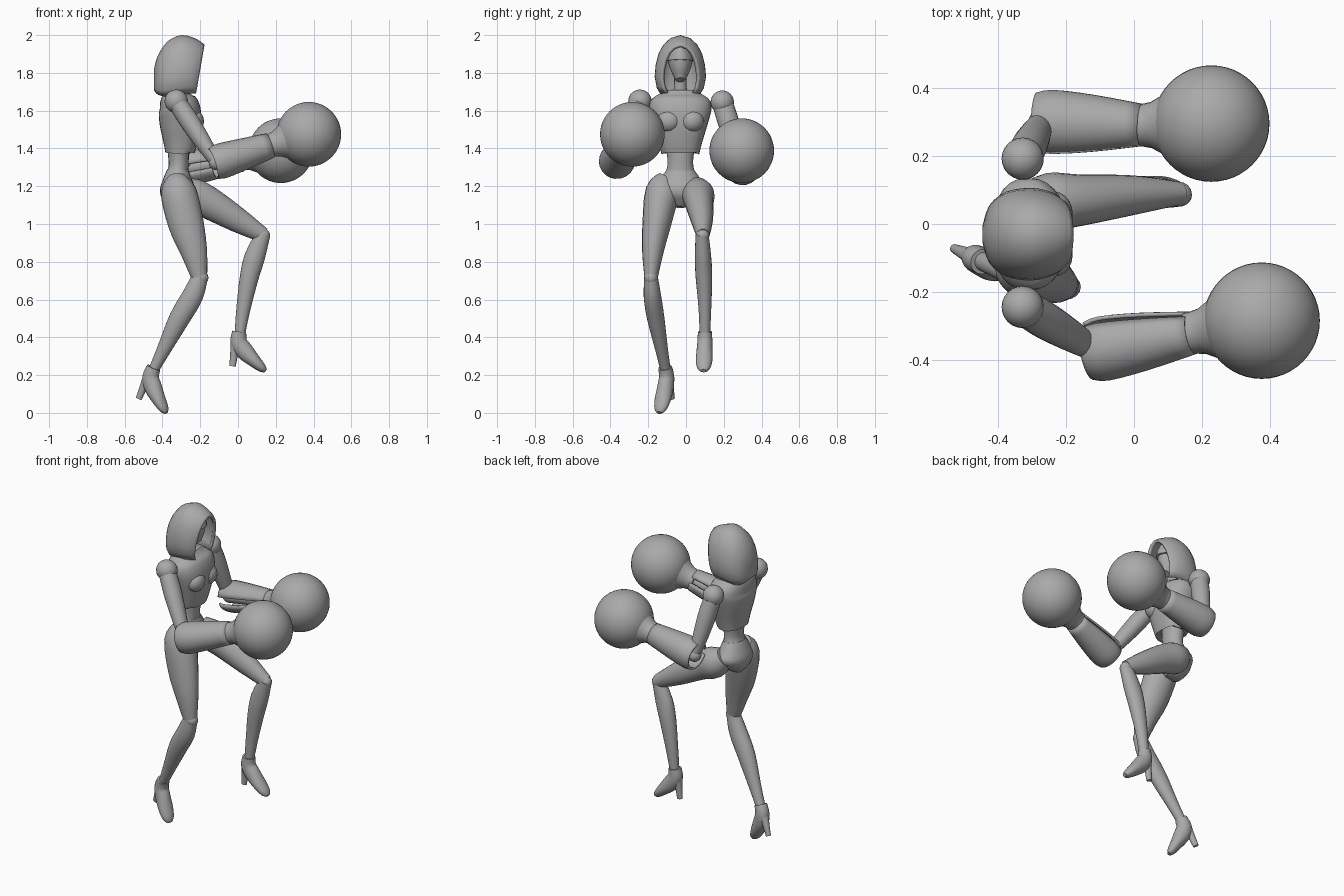
import bpy, bmesh, math
from mathutils import Vector, Matrix

cube = bpy.data.objects.get("Cube")
if cube:
    bpy.data.objects.remove(cube, do_unlink=True)

grey = bpy.data.materials.new("plain grey")
grey.use_nodes = True
grey.diffuse_color = (0.4, 0.4, 0.4, 1)
grey.node_tree.nodes["Principled BSDF"].inputs["Base Color"].default_value = (0.4, 0.4, 0.4, 1)


def finish(name, bm, angle=40):
    bmesh.ops.recalc_face_normals(bm, faces=bm.faces)
    mesh = bpy.data.meshes.new(name)
    bm.to_mesh(mesh)
    bm.free()
    mesh.materials.append(grey)
    ob = bpy.data.objects.new(name, mesh)
    bpy.context.collection.objects.link(ob)
    bpy.ops.object.select_all(action='DESELECT')
    ob.select_set(True)
    bpy.context.view_layer.objects.active = ob
    bpy.ops.object.shade_smooth_by_angle(angle=math.radians(angle))
    return ob


def spline(secs, steps):
    """Smooth the list of sections (x, y, z, ra, rb)."""
    out = []
    for i in range(len(secs) - 1):
        p = [secs[max(i - 1, 0)], secs[i], secs[i + 1], secs[min(i + 2, len(secs) - 1)]]
        for k in range(steps):
            t = k / steps
            out.append([0.5 * (2 * b + (c - a) * t + (2 * a - 5 * b + 4 * c - d) * t ** 2
                               + (3 * b - a - 3 * c + d) * t ** 3) for a, b, c, d in zip(*p)])
    return out + [list(secs[-1])]


def loft(name, secs, side=(0, 1, 0), n=20, steps=3, power=1.0, gap=None, tweak=None):
    """Skin oval sections along a path; gap = (centre, half angle) leaves a slit."""
    secs = spline(secs, steps)
    pts = [Vector(s[:3]) for s in secs]
    bm = bmesh.new()
    rings = []
    for i, s in enumerate(secs):
        t = (pts[min(i + 1, len(pts) - 1)] - pts[max(i - 1, 0)]).normalized()
        a = Vector(side)
        a = (a - t * a.dot(t)).normalized()
        b = t.cross(a)
        ring = []
        for k in range(n):
            ang = 2 * math.pi * k / n
            if gap:
                c, h = (math.radians(v) for v in gap)
                ang = c + h + (2 * math.pi - 2 * h) * k / (n - 1)
            ca, sa = math.cos(ang), math.sin(ang)
            co = (pts[i] + a * s[3] * math.copysign(abs(ca) ** power, ca)
                  + b * s[4] * math.copysign(abs(sa) ** power, sa))
            ring.append(bm.verts.new(co))
        rings.append(ring)
    for r, q in zip(rings, rings[1:]):
        for k in range(n - 1 if gap else n):
            m = (k + 1) % n
            bm.faces.new((r[k], r[m], q[m], q[k]))
    if not gap:
        bm.faces.new(rings[0])
        bm.faces.new(rings[-1])
    if tweak:
        tweak(rings)
    ob = finish(name, bm)
    if gap:
        mod = ob.modifiers.new("thickness", 'SOLIDIFY')
        mod.thickness = 0.012
        mod.offset = 0
    return ob


def ball(name, centre, r, seg=32):
    bm = bmesh.new()
    scale = r if isinstance(r, tuple) else (r, r, r)
    bmesh.ops.create_uvsphere(bm, u_segments=seg, v_segments=seg // 2, radius=1,
                              matrix=Matrix.Translation(centre) @ Matrix.Diagonal((*scale, 1)))
    return finish(name, bm)


MID = -0.03  # sideways centre of the body


# Chest, with the rib arch raised at the front of its bottom edge
def rib_arch(rings):
    for v in rings[0]:
        if v.co.x > -0.29:
            v.co.z += 0.06 * max(0, 1 - abs(v.co.y - MID) / 0.1)


loft("chest", [(-0.31, MID, 1.37, 0.10, 0.075), (-0.305, MID, 1.43, 0.115, 0.09),
               (-0.305, MID, 1.53, 0.145, 0.11), (-0.31, MID, 1.61, 0.165, 0.11),
               (-0.325, MID, 1.66, 0.15, 0.09), (-0.33, MID, 1.705, 0.085, 0.06)],
     n=28, power=0.85, tweak=rib_arch)
for s, label in ((-1, "right"), (1, "left")):
    ball(label + "_breast", (-0.235, MID + s * 0.06, 1.545), (0.055, 0.065, 0.06), 20)

# Waist and pelvis
loft("waist", [(-0.32, MID, 1.44, 0.085, 0.06), (-0.315, MID, 1.36, 0.07, 0.055),
               (-0.315, MID, 1.30, 0.07, 0.053), (-0.325, MID, 1.24, 0.09, 0.065)])
loft("pelvis", [(-0.318, MID, 1.285, 0.075, 0.057), (-0.32, MID, 1.24, 0.105, 0.075),
                (-0.32, MID, 1.19, 0.135, 0.092), (-0.32, MID, 1.14, 0.10, 0.085),
                (-0.315, MID, 1.09, 0.03, 0.045)], n=24)

# Neck and masked head, with a brow ridge across the face
loft("neck", [(-0.33, MID, 1.66, 0.05, 0.045), (-0.32, MID, 1.72, 0.034, 0.034),
              (-0.315, MID, 1.82, 0.034, 0.034)], n=14)
loft("head", [(-0.262, MID, 1.763, 0.022, 0.025), (-0.28, MID, 1.80, 0.045, 0.058),
              (-0.295, MID, 1.86, 0.064, 0.078), (-0.30, MID, 1.91, 0.062, 0.078),
              (-0.30, MID, 1.955, 0.03, 0.04)])
loft("brow_mask", [(-0.293, MID, 1.862, 0.068, 0.086), (-0.297, MID, 1.90, 0.06, 0.086),
                   (-0.297, MID, 1.94, 0.025, 0.07)], steps=1)

# Hood: arches marched from the face opening to the closed back
half = [(0.75, 0), (0.92, 0.12), (1, 0.3), (0.96, 0.5), (0.85, 0.69), (0.66, 0.84), (0.38, 0.95)]
arch = [(-u, v) for u, v in half] + [(0, 1)] + [(u, v) for u, v in reversed(half)]
rows = spline([(-0.177, 1.95, 1.69, 0.098, 0.045), (-0.225, 1.982, 1.69, 0.122, 0.02),
               (-0.30, 2.0, 1.685, 0.136, 0), (-0.375, 1.965, 1.675, 0.125, 0),
               (-0.425, 1.89, 1.685, 0.085, 0), (-0.445, 1.82, 1.71, 0.025, 0)], 3)
bm = bmesh.new()
grid = [[bm.verts.new((x - slant * (1 - v), MID + u * w, low + v * (top - low))) for u, v in arch]
        for x, top, low, w, slant in rows]
for r, q in zip(grid, grid[1:]):
    for k in range(len(arch) - 1):
        bm.faces.new((r[k], r[k + 1], q[k + 1], q[k]))
bm.faces.new(grid[-1])
hood = finish("hood", bm, 50)
bm = bmesh.new()
bm.from_mesh(hood.data)
if sum(f.normal.dot(f.calc_center_median() - Vector((-0.3, MID, 1.83))) for f in bm.faces) < 0:
    bmesh.ops.reverse_faces(bm, faces=bm.faces)
    bm.to_mesh(hood.data)
bm.free()
mod = hood.modifiers.new("thickness", 'SOLIDIFY')
mod.thickness = 0.018
mod.offset = -1


# Arms: shoulder ball, upper arm, slit sleeve, wrist cuff and round fist
def arm(label, shoulder, elbow, wrist, fist, slit):
    s, e, w, f = (Vector(v) for v in (shoulder, elbow, wrist, fist))
    ball(label + "_shoulder", s, 0.062, 24)
    at = lambda a, b, t, ra, rb: (*a.lerp(b, t), ra, rb)
    loft(label + "_upper_arm", [at(s, e, 0.08, 0.05, 0.055), at(s, e, 0.35, 0.052, 0.056),
                                at(s, e, 0.75, 0.042, 0.045), at(s, e, 1, 0.03, 0.035)], (1, 0, 0))
    ball(label + "_elbow", e, 0.04, 16)
    loft(label + "_forearm", [at(e, w, 0, 0.04, 0.04), at(e, w, 1, 0.04, 0.04)], n=14)
    loft(label + "_sleeve", [at(e, w, -0.06, 0.08, 0.078), at(e, w, 0.1, 0.09, 0.088),
                             at(e, w, 0.5, 0.08, 0.078), at(e, w, 1, 0.058, 0.062)],
         gap=(slit, 14))
    loft(label + "_wrist_cuff", [at(w, f, -0.06, 0.062, 0.062), at(w, f, 0.15, 0.068, 0.068),
                                 at(w, f, 0.4, 0.1, 0.1)], steps=2)
    ball(label + "_fist", f, 0.171, 48)


arm("right", (-0.327, -0.244, 1.65), (-0.115, -0.37, 1.325), (0.17, -0.32, 1.415),
    (0.375, -0.284, 1.475), 25)
arm("left", (-0.327, 0.192, 1.645), (-0.27, 0.30, 1.295), (0.02, 0.29, 1.345),
    (0.227, 0.295, 1.388), 180)

# Legs
loft("right_thigh", [(-0.325, -0.09, 1.235, 0.06, 0.055), (-0.315, -0.125, 1.17, 0.09, 0.095),
                     (-0.275, -0.155, 1.0, 0.076, 0.094), (-0.235, -0.175, 0.86, 0.058, 0.072),
                     (-0.205, -0.185, 0.72, 0.036, 0.043)])
loft("right_calf", [(-0.2, -0.185, 0.725, 0.035, 0.042), (-0.24, -0.178, 0.62, 0.046, 0.056),
                    (-0.31, -0.16, 0.5, 0.046, 0.055), (-0.39, -0.13, 0.34, 0.034, 0.038),
                    (-0.443, -0.11, 0.235, 0.028, 0.028)])
ball("right_knee", (-0.2, -0.185, 0.715), (0.044, 0.037, 0.04), 16)
loft("left_thigh", [(-0.31, 0.055, 1.2, 0.06, 0.06), (-0.25, 0.065, 1.155, 0.085, 0.092),
                    (-0.16, 0.07, 1.115, 0.076, 0.086), (0, 0.085, 1.02, 0.058, 0.066),
                    (0.135, 0.09, 0.94, 0.034, 0.04)])
loft("left_calf", [(0.135, 0.085, 0.95, 0.034, 0.038), (0.09, 0.09, 0.83, 0.043, 0.054),
                   (0.06, 0.095, 0.72, 0.044, 0.05), (0.03, 0.1, 0.56, 0.034, 0.038),
                   (0.01, 0.1, 0.42, 0.028, 0.028)])
ball("left_knee", (0.132, 0.088, 0.94), (0.038, 0.036, 0.036), 16)


# High-heeled shoes, posed from the ankle
def shoe(label, ankle, pitch, yaw):
    rot = Matrix.Rotation(math.radians(yaw), 3, 'Z') @ Matrix.Rotation(math.radians(pitch), 3, 'Y')

    def place(secs):
        return [(*(Vector(ankle) + rot @ Vector((x, 0, z))), a, b) for x, z, a, b in secs]

    side = rot @ Vector((0, 1, 0))
    loft(label + "_shoe", place([(0, 0.005, 0.037, 0.037), (-0.003, -0.05, 0.04, 0.045),
                                 (0.03, -0.10, 0.043, 0.047), (0.08, -0.15, 0.044, 0.035),
                                 (0.12, -0.187, 0.034, 0.024), (0.14, -0.202, 0.015, 0.01)]), side)
    loft(label + "_heel", place([(-0.018, -0.05, 0.03, 0.028), (-0.026, -0.10, 0.021, 0.022),
                                 (-0.036, -0.178, 0.014, 0.017)]), side, n=12)


shoe("right", (-0.447, -0.11, 0.235), 17, -25)
shoe("left", (0.007, 0.1, 0.425), 0, -3)
